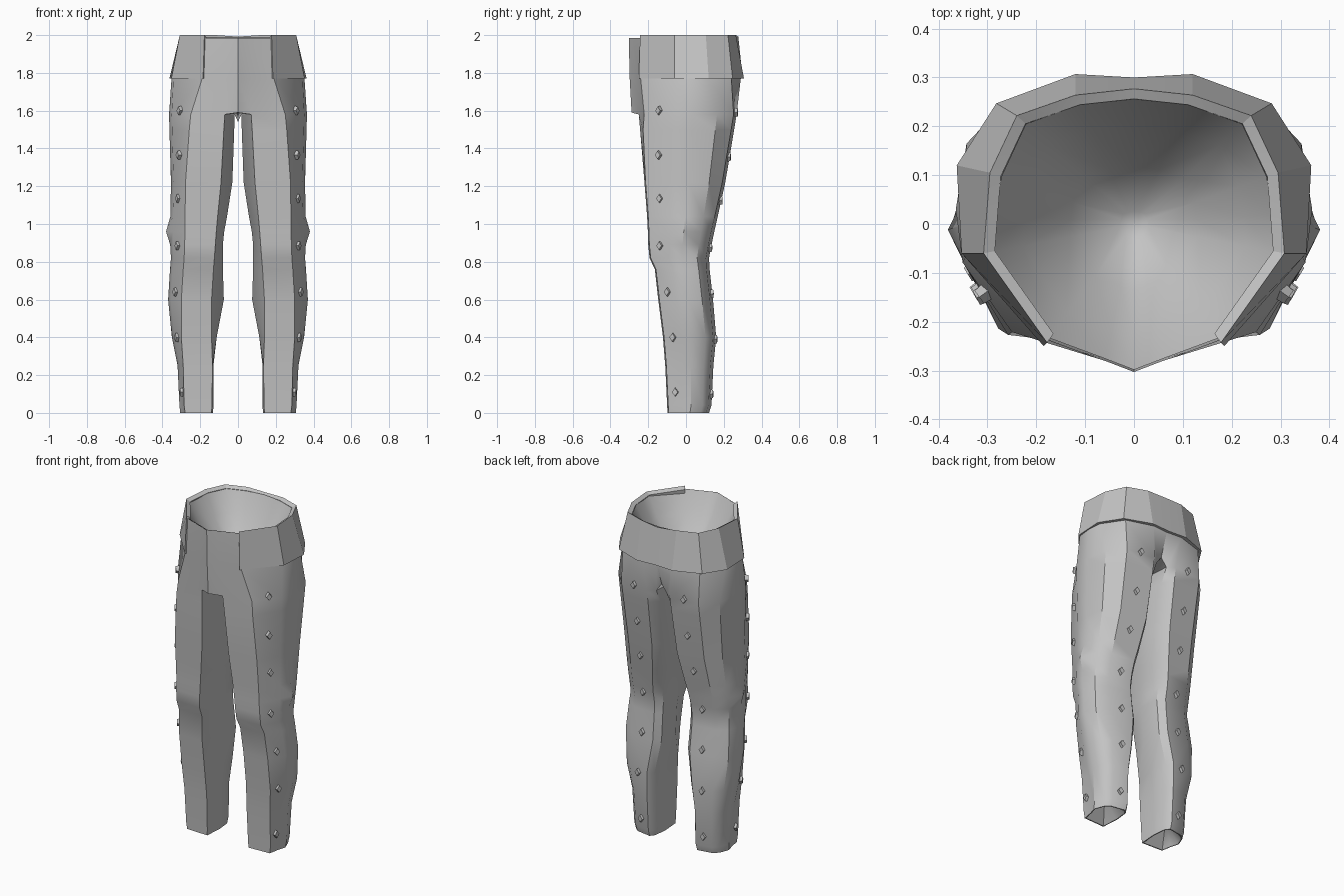
import bpy, bmesh, math
from mathutils import Vector

if "Cube" in bpy.data.objects:
    bpy.data.objects.remove(bpy.data.objects["Cube"])

cloth = bpy.data.materials.new("grey_cloth")
cloth.diffuse_color = (0.55, 0.55, 0.55, 1)
cloth.use_nodes = True
cloth.node_tree.nodes["Principled BSDF"].inputs["Base Color"].default_value = cloth.diffuse_color


def finish(bm, name, angle=30, face_up=False):
    """Weld, orient and store a mesh as a named object."""
    bmesh.ops.remove_doubles(bm, verts=bm.verts, dist=0.0005)
    bmesh.ops.recalc_face_normals(bm, faces=bm.faces)
    if face_up and sum(f.normal.z for f in bm.faces) < 0:
        bmesh.ops.reverse_faces(bm, faces=bm.faces)
    me = bpy.data.meshes.new(name)
    bm.to_mesh(me)
    bm.free()
    me.materials.append(cloth)
    ob = bpy.data.objects.new(name, me)
    bpy.context.collection.objects.link(ob)
    bpy.ops.object.select_all(action='DESELECT')
    bpy.context.view_layer.objects.active = ob
    ob.select_set(True)
    if angle:
        bpy.ops.object.shade_smooth_by_angle(angle=math.radians(angle))
    return ob


# Leg stations: z, inner x, outer x, front edge inner x, front edge outer x, front y, back y
STATIONS = [
    (1.58, .018, .365, .070, .250, -.250, .268),
    (1.50, .020, .363, .075, .258, -.243, .255),
    (1.22, .030, .355, .090, .278, -.220, .208),
    (1.04, .058, .358, .108, .280, -.206, .168),
    (0.96, .073, .359, .115, .280, -.202, .150),
    (0.89, .080, .358, .120, .283, -.200, .135),
    (0.82, .080, .355, .125, .285, -.193, .122),
    (0.76, .080, .360, .130, .290, -.165, .125),
    (0.60, .075, .370, .140, .300, -.147, .143),
    (0.40, .113, .350, .140, .300, -.122, .160),
    (0.25, .130, .320, .135, .290, -.110, .145),
    (0.04, .130, .310, .138, .285, -.100, .135),
    (0.00, .132, .306, .140, .280, -.098, .122),
]


def leg_ring(st):
    """Nine corners: front, rounded outer side, back and inner side."""
    z, xi, xo, fi, fo, yf, yb = st
    w, d = xo - xi, yb - yf
    knee = max(0, .022 - abs(z - .96) * .3)
    pts = [(fi, yf), (fo, yf + max(.006, (z - 1.4) * .16)),
           (xo - .014, yf + .33 * d), (xo + knee, yf + .54 * d), (xo - .022, yf + .80 * d),
           (xi + .70 * w, yb - .016), (xi + .17 * w, yb),
           (xi + .05 * w, yf + (.94 if z > 1.55 else .88) * d), (xi, yf + .48 * d)]
    return [Vector((x, y, z)) for x, y in pts]


def station_at(z):
    for a, b in zip(STATIONS, STATIONS[1:]):
        if b[0] <= z <= a[0]:
            t = (a[0] - z) / (a[0] - b[0])
            return [p + (q - p) * t for p, q in zip(a, b)]
    return [z] + list(STATIONS[0][1:])


# Hip outlines, from centre front round to centre back
WAIST = [(0, -.303), (.06, -.28), (.176, -.237), (.292, -.058), (.287, .02),
         (.276, .098), (.225, .208), (.113, .248), (0, .260)]
HIP = [(0, -.298), (.06, -.275), (.19, -.24), (.342, -.06), (.352, .03),
       (.345, .115), (.262, .240), (.100, .290), (0, .283)]

# Trousers: hips, two legs, crotch and hollow cuffs
bm = bmesh.new()
for s in (1, -1):
    def vert(p):
        return bm.verts.new((p[0] * s, p[1], p[2]))

    def strip(a, b, closed=False):
        n = len(a)
        for i in range(n if closed else n - 1):
            j = (i + 1) % n
            bm.faces.new((a[i], a[j], b[j], b[i]))

    # legs
    rings = [[vert(p) for p in leg_ring(st)] for st in STATIONS]
    for a, b in zip(rings, rings[1:]):
        strip(a, b, True)
    top = rings[0]
    # hips
    waist = [vert((x, y, 1.985)) for x, y in WAIST]
    hip = [vert((x, y, 1.77)) for x, y in HIP]
    strip(waist, hip)
    front, mid, back = (vert(p) for p in ((0, -.288, 1.59), (0, 0, 1.54), (0, .235, 1.63)))
    strip(hip, [front] + top[:8])
    bm.faces.new((hip[8], top[7], back))
    # crotch
    bm.faces.new((front, top[0], top[8], mid))
    bm.faces.new((mid, top[8], top[7], back))
    # hollow cuffs
    cuff = rings[-1]
    c = Vector((.22, .01, 0))
    inner = [vert(c + (p - c) * .94) for p in leg_ring(STATIONS[-1])]
    strip(cuff, inner, True)
    peak = vert((.22, .01, .12))
    for i in range(9):
        bm.faces.new((inner[i], inner[(i + 1) % 9], peak))
finish(bm, "trousers", 34)

# Lining: smooth hollow running down to a short seam
bm = bmesh.new()
for s in (1, -1):
    rows = []
    for k, z in ((.985, 1.985), (.78, 1.87), (.45, 1.74), (.1, 1.63)):
        rows.append([bm.verts.new((x * k * s, y * k, z)) for x, y in WAIST])
    for a, b in zip(rows, rows[1:]):
        for i in range(8):
            bm.faces.new((a[i], a[i + 1], b[i + 1], b[i]))
    bm.faces.new(rows[-1])
finish(bm, "lining", 75, True)

# Waistband: open at the front, flaring downwards
BAND_TOP = [(.178, -.243), (.308, -.06), (.295, .105), (.24, .222), (.12, .264), (0, .277)]
BAND_LOW = [(.185, -.250), (.353, -.06), (.363, .12), (.282, .247), (.12, .307), (0, .30)]
bm = bmesh.new()
for s in (1, -1):
    loops = []
    for pts, z, k in ((BAND_TOP, 2.0, 1), (BAND_LOW, 1.77, 1),
                      (BAND_LOW, 1.77, .93), (BAND_TOP, 1.987, .925)):
        loops.append([bm.verts.new((x * k * s, y * k, z - (.008 if x == 0 and z > 1.99 else 0)))
                      for x, y in pts])
    for a, b in zip(loops, loops[1:] + loops[:1]):
        for i in range(5):
            bm.faces.new((a[i], a[i + 1], b[i + 1], b[i]))
    bm.faces.new([l[0] for l in loops])
finish(bm, "waistband", 15)

# Studs: small diamonds down the outer front and back panels
bm = bmesh.new()
for z in (1.60, 1.365, 1.135, .885, .64, .40, .11):
    for i, j, t, dz in ((1, 2, .55, 0), (5, 6, .5, -.01)):
        ring = leg_ring(station_at(z + dz))
        along = (ring[j] - ring[i]).normalized()
        out = along.cross(Vector((0, 0, 1)))
        c = ring[i].lerp(ring[j], t)
        corners = [along * .019, Vector((0, 0, .025)), along * -.019, Vector((0, 0, -.025))]
        for s in (1, -1):
            def stud_loop(depth, k):
                ps = [c + out * depth + q * k for q in corners]
                return [bm.verts.new((p.x * s, p.y, p.z)) for p in ps]
            base, rim = stud_loop(-.008, 1), stud_loop(.014, .85)
            for n in range(4):
                m = (n + 1) % 4
                bm.faces.new((base[n], base[m], rim[m], rim[n]))
            bm.faces.new(rim)
            bm.faces.new(base)
finish(bm, "studs", 0)
